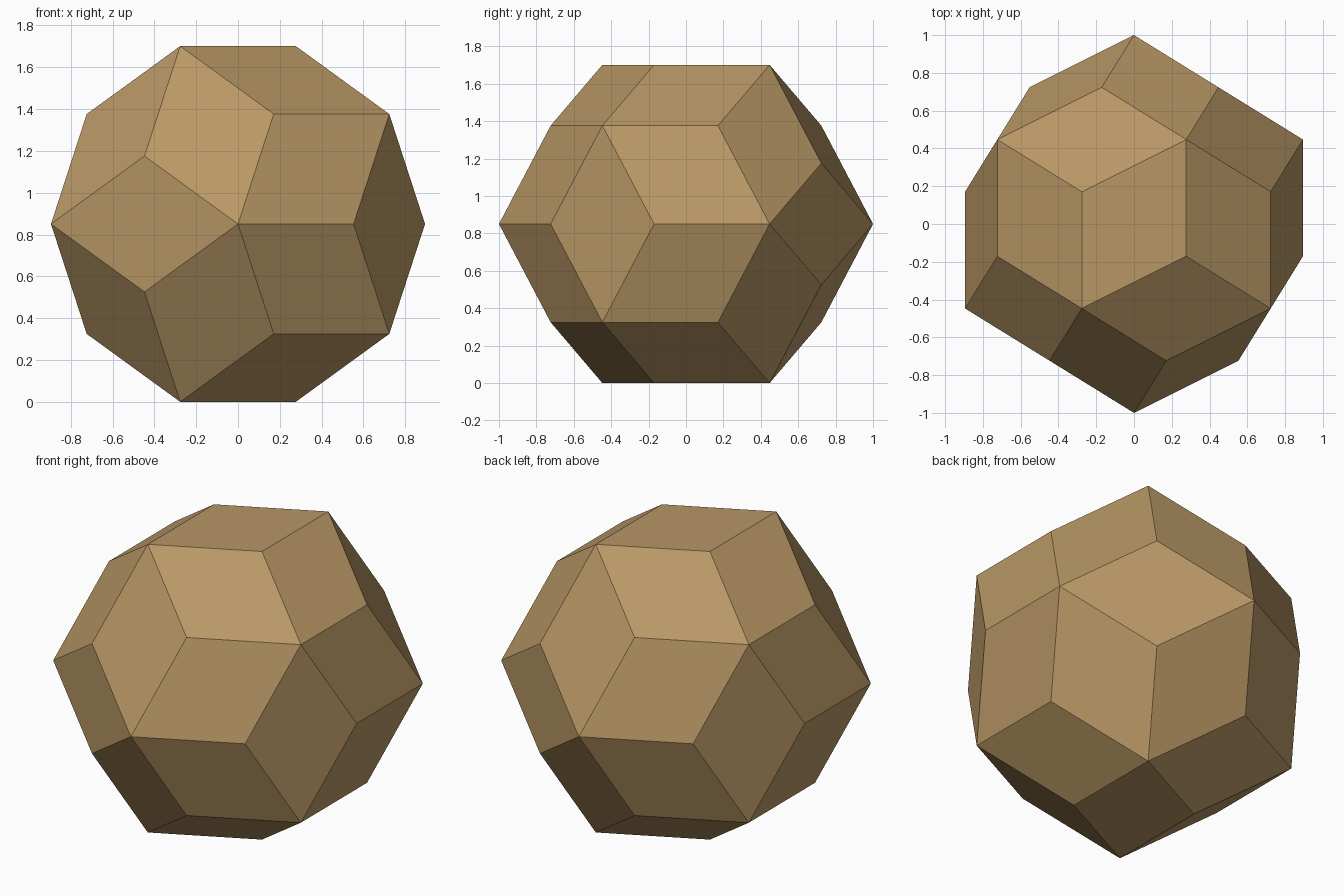
import bpy, bmesh, math

if "Cube" in bpy.data.objects:
    bpy.data.objects.remove(bpy.data.objects["Cube"])

# Rhombic triacontahedron with a five-fold axis along y
R5 = 2 / math.sqrt(5)                 # wide ring radius
R3 = R5 / ((1 + math.sqrt(5)) / 2)    # narrow ring radius
HALF = R5 * math.sin(math.radians(72))

# Rings of five corners: (radius, y, start angle)
rings = [(R3, -0.7236, 0), (R5, -0.4472, 36), (R5, -0.1708, 0),
         (R5, 0.1708, 36), (R5, 0.4472, 0), (R3, 0.7236, 36)]

bm = bmesh.new()
bm.verts.new((0, -1, HALF))
bm.verts.new((0, 1, HALF))
for r, y, start in rings:
    for k in range(5):
        a = math.radians(start + 72 * k)
        bm.verts.new((r * math.cos(a), y, HALF + r * math.sin(a)))

# Wrap the corners and merge coplanar triangles into 30 rhombi
bmesh.ops.convex_hull(bm, input=bm.verts[:])
bmesh.ops.dissolve_limit(bm, angle_limit=math.radians(3),
                         verts=bm.verts[:], edges=bm.edges[:])
bmesh.ops.recalc_face_normals(bm, faces=bm.faces[:])

mesh = bpy.data.meshes.new("rhombic_ball")
bm.to_mesh(mesh)
bm.free()

tan = bpy.data.materials.new("tan")
tan.diffuse_color = (0.48, 0.31, 0.13, 1)
tan.use_nodes = True
tan.node_tree.nodes["Principled BSDF"].inputs["Base Color"].default_value = tan.diffuse_color
mesh.materials.append(tan)

ball = bpy.data.objects.new("rhombic_ball", mesh)
bpy.context.collection.objects.link(ball)
